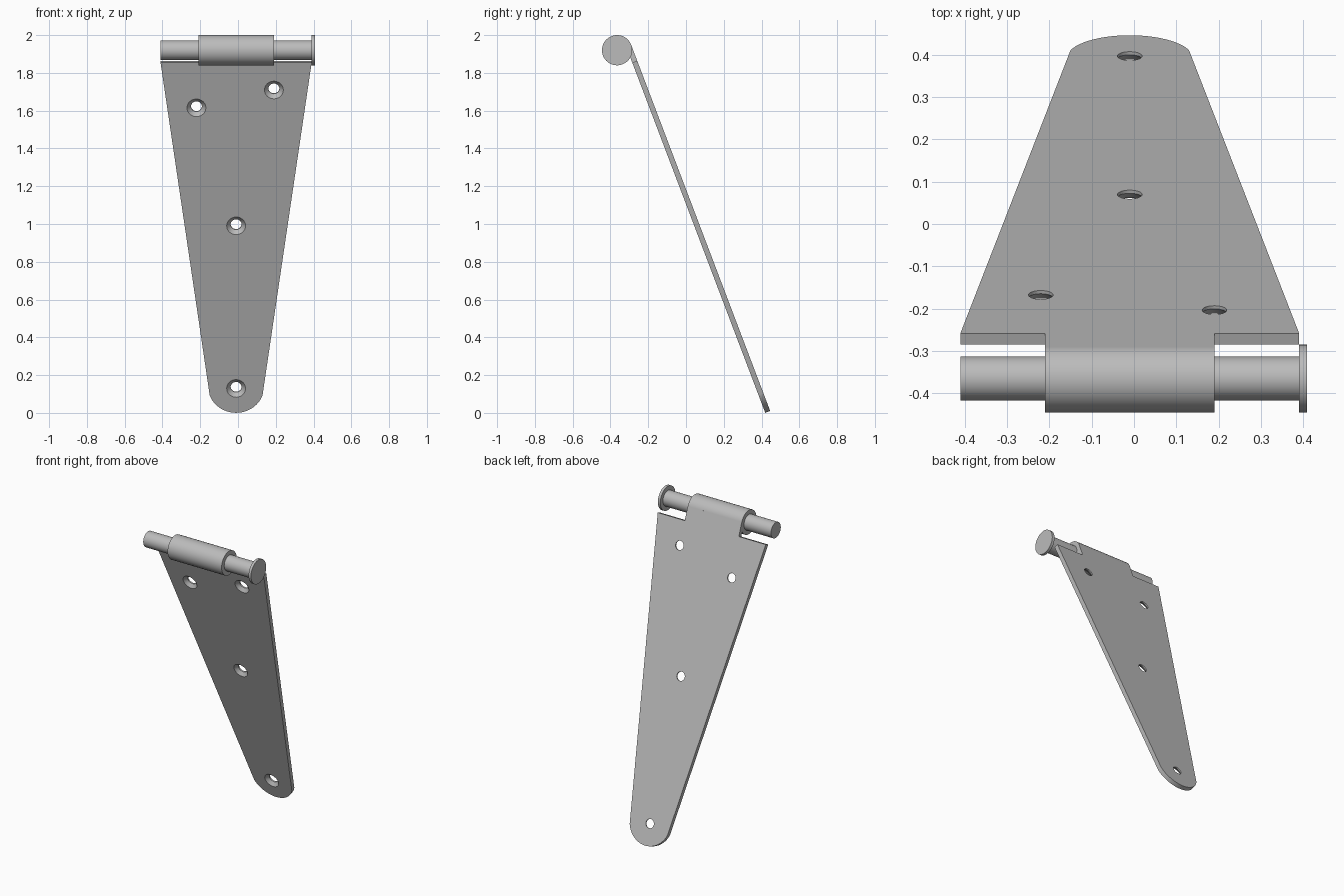
import bpy, bmesh, math
from mathutils import Matrix, Vector

if "Cube" in bpy.data.objects:
    bpy.data.objects.remove(bpy.data.objects["Cube"], do_unlink=True)

# One plain metal colour
steel = bpy.data.materials.new("grey_steel")
steel.use_nodes = True
STEEL = (0.5, 0.5, 0.5, 1)
steel.diffuse_color = STEEL
steel.node_tree.nodes["Principled BSDF"].inputs["Base Color"].default_value = STEEL

MID = -0.01                      # centre line of the strap
AXIS = Vector((0, -0.365, 1.92))  # pin axis
BARREL_R = 0.08
THICK = 0.028

# Strap frame: x across, y down the strap, z out of its back face
down = Vector((0, 0.355, -0.935)).normalized()
across = Vector((1, 0, 0))
out = across.cross(down)
origin = AXIS + out * BARREL_R
strap_frame = Matrix((across, down, out)).transposed().to_4x4()
strap_frame.translation = origin


def finish(bm, name, matrix=Matrix()):
    bmesh.ops.recalc_face_normals(bm, faces=bm.faces)
    mesh = bpy.data.meshes.new(name)
    bm.to_mesh(mesh)
    bm.free()
    mesh.materials.append(steel)
    obj = bpy.data.objects.new(name, mesh)
    bpy.context.collection.objects.link(obj)
    obj.matrix_world = matrix
    return obj


def activate(obj):
    bpy.ops.object.select_all(action="DESELECT")
    obj.select_set(True)
    bpy.context.view_layer.objects.active = obj


def smooth(obj):
    activate(obj)
    bpy.ops.object.shade_smooth_by_angle(angle=math.radians(30))


def rod(name, x0, x1, radius):
    """Solid cylinder along the pin axis."""
    bm = bmesh.new()
    place = Matrix.Translation(AXIS + across * (x0 + x1) / 2) @ Matrix.Rotation(math.pi / 2, 4, "Y")
    bmesh.ops.create_cone(bm, cap_ends=True, segments=48, radius1=radius,
                          radius2=radius, depth=x1 - x0, matrix=place)
    smooth(finish(bm, name))


# Tapered strap with a tongue at the top and a rounded tip
outline = [(-0.2, 0), (-0.2, 0.09), (-0.4, 0.09)]
tip_r, tip_y = 0.148, 1.925
start = math.acos(0.14 / tip_r)
for i in range(25):
    a = math.pi - start - (math.pi - 2 * start) * i / 24
    outline.append((tip_r * math.cos(a), tip_y + tip_r * math.sin(a)))
outline += [(0.4, 0.09), (0.2, 0.09), (0.2, 0)]
bm = bmesh.new()
face = bm.faces.new([bm.verts.new((MID + x, y, 0)) for x, y in outline])
lower = bmesh.ops.extrude_face_region(bm, geom=[face])
bmesh.ops.translate(bm, vec=(0, 0, -THICK),
                    verts=[v for v in lower["geom"] if isinstance(v, bmesh.types.BMVert)])
strap = finish(bm, "strap", strap_frame)

# Countersunk screw holes, wide on the front face
bm = bmesh.new()
profile = [(0.029, 0.01), (0.029, -0.008), (0.0605, -0.038)]
for x, y in [(MID, 1.935), (MID, 1.014), (-0.22, 0.346), (0.19, 0.245)]:
    rings = [[bm.verts.new((x + r * math.cos(k * math.tau / 32),
                            y + r * math.sin(k * math.tau / 32), z)) for k in range(32)]
             for r, z in profile]
    bm.faces.new(rings[0])
    bm.faces.new(rings[-1])
    for a, b in zip(rings, rings[1:]):
        for k in range(32):
            n = (k + 1) % 32
            bm.faces.new((a[k], a[n], b[n], b[k]))
cutter = finish(bm, "hole_cutter", strap_frame)
cutter.hide_render = True

cut = strap.modifiers.new("screw_holes", "BOOLEAN")
cut.operation = "DIFFERENCE"
cut.solver = "EXACT"
cut.object = cutter
activate(strap)
bpy.ops.object.modifier_apply(modifier=cut.name)
bpy.data.objects.remove(cutter, do_unlink=True)
smooth(strap)

# Knuckle, pin and pin head
rod("barrel", -0.21, 0.19, BARREL_R)
rod("pin", -0.41, 0.395, 0.052)
rod("pin_head", 0.39, 0.408, BARREL_R)
